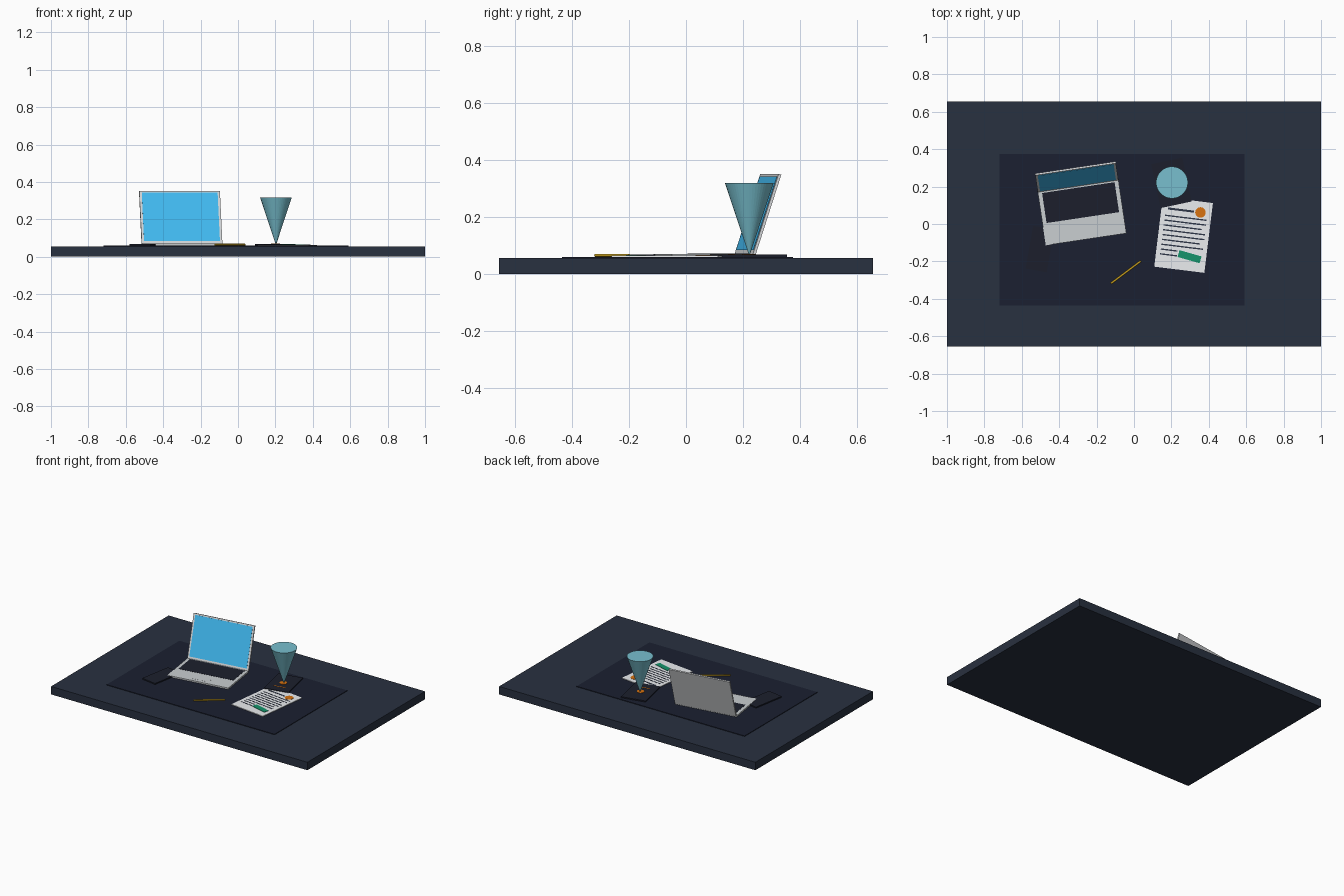
import bpy, bmesh
from math import radians
from mathutils import Matrix, Vector, Color

if "Cube" in bpy.data.objects:
    bpy.data.objects.remove(bpy.data.objects["Cube"])

DESK_Z, MAT_Z = 0.056, 0.060
# display colours, converted to linear when the material is made
COLORS = {
    "desk": (0.158, 0.190, 0.250), "mat": (0.105, 0.125, 0.190), "black": (0.108, 0.122, 0.175),
    "silver": (0.79, 0.81, 0.82), "lid": (0.84, 0.85, 0.86),
    "screen": (0.26, 0.74, 0.96), "paper": (0.92, 0.93, 0.94), "ink": (0.18, 0.21, 0.28),
    "orange": (0.85, 0.45, 0.06), "green": (0.08, 0.58, 0.42), "yellow": (0.84, 0.67, 0.13),
    "teal": (0.47, 0.75, 0.81),
}
MATS = {}


def material(key):
    if key not in MATS:
        MATS[key] = bpy.data.materials.new(key + "_colour")
        MATS[key].diffuse_color = (*Color(COLORS[key]).from_srgb_to_scene_linear(), 1)
    return MATS[key]


def finish(name, bm, color):
    me = bpy.data.meshes.new(name)
    bm.to_mesh(me)
    bm.free()
    me.materials.append(material(color))
    ob = bpy.data.objects.new(name, me)
    bpy.context.collection.objects.link(ob)
    return ob


def frame(x, y, z, deg=0):
    return Matrix.Translation((x, y, z)) @ Matrix.Rotation(radians(deg), 4, 'Z')


def boxes(name, color, base, items):
    """items: (x, y, z_bottom, width, depth, height) in the base frame"""
    bm = bmesh.new()
    for x, y, z, w, d, h in items:
        m = base @ Matrix.Translation((x, y, z + h / 2)) @ Matrix.Diagonal((w, d, h, 1))
        bmesh.ops.create_cube(bm, size=1, matrix=m)
    return finish(name, bm, color)


def cone(name, color, base, r1, r2, h, seg, smooth=False):
    bm = bmesh.new()
    bmesh.ops.create_cone(bm, cap_ends=True, segments=seg, radius1=r1, radius2=r2, depth=h,
                          matrix=base @ Matrix.Translation((0, 0, h / 2)))
    for f in bm.faces:
        f.smooth = smooth and len(f.verts) == 4
    return finish(name, bm, color)


def at(base, x, y, z, deg=0):
    return base @ frame(x, y, z, deg)


# desk and mat
I = Matrix.Identity(4)
boxes("desk_top", "desk", I, [(0, 0, 0, 2, 1.31, DESK_Z)])
boxes("desk_mat", "mat", I, [(-0.065, -0.03, DESK_Z, 1.31, 0.81, MAT_Z - DESK_Z)])

# laptop base
lap = frame(-0.278, 0.063, MAT_Z, 8.5)
boxes("laptop_base", "silver", lap, [(0, -0.002, 0, 0.436, 0.289, 0.010)])
boxes("keyboard", "black", lap, [(0, 0.052, 0.009, 0.392, 0.162, 0.002)])
boxes("trackpad", "silver", lap, [(0, -0.085, 0.009, 0.13, 0.075, 0.0015)])

# laptop lid, leaning back from the hinge
lid = lap @ Matrix.Translation((0, 0.140, 0.010)) @ Matrix.Rotation(radians(-18), 4, 'X')
boxes("laptop_lid", "lid", lid, [(0, 0.006, 0, 0.436, 0.010, 0.296)])
boxes("laptop_screen", "screen", lid, [(0, 0.0005, 0.014, 0.410, 0.002, 0.272)])

# notebook partly under the laptop
boxes("notebook", "black", frame(-0.503, -0.134, MAT_Z, -10), [(0, 0, 0, 0.115, 0.232, 0.008)])

# projector plate with lens, marker bar and light cone
plate = frame(0.20, 0.22, MAT_Z, 12)
boxes("projector_plate", "black", plate, [(0, 0, 0, 0.17, 0.24, 0.008)])
cone("projector_lens", "orange", at(plate, 0, 0, 0.008), 0.024, 0.024, 0.002, 32)
boxes("projector_marker", "orange", plate, [(0, -0.062, 0.008, 0.08, 0.007, 0.001)])
cone("light_cone", "teal", frame(0.203, 0.222, 0.068), 0.002, 0.085, 0.25, 48)

# paper sheet with ruled lines, seal and tag
sheet = frame(0.265, -0.058, MAT_Z, -7)
boxes("paper_sheet", "paper", sheet, [(0, 0, 0, 0.27, 0.376, 0.004)])
rules = [(-0.03, 0.130, 0.004, 0.14, 0.011, 0.001)]
for i in range(9):
    w = 0.09 if i >= 7 else (0.205 if i % 3 == 2 else 0.225)
    rules.append((-0.112 + w / 2, 0.092 - 0.026 * i, 0.004, w, 0.007, 0.001))
boxes("ruled_lines", "ink", sheet, rules)
cone("paper_seal", "orange", at(sheet, 0.075, 0.130, 0.004), 0.028, 0.028, 0.002, 32)
boxes("paper_tag", "green", at(sheet, 0.046, -0.112, 0.004, -9), [(0, 0, 0, 0.122, 0.038, 0.002)])

# pencil lying on the mat
a, b = Vector((-0.123, -0.318, MAT_Z + 0.005)), Vector((0.037, -0.198, MAT_Z + 0.005))
turn = (b - a).to_track_quat('Z', 'Y').to_matrix().to_4x4()
cone("pencil", "yellow", Matrix.Translation(a) @ turn, 0.005, 0.005, (b - a).length, 16, True)

for m in bpy.data.materials:
    if m.users and not m.is_grease_pencil:
        m.use_nodes = True
        m.node_tree.nodes["Principled BSDF"].inputs["Base Color"].default_value = m.diffuse_color
